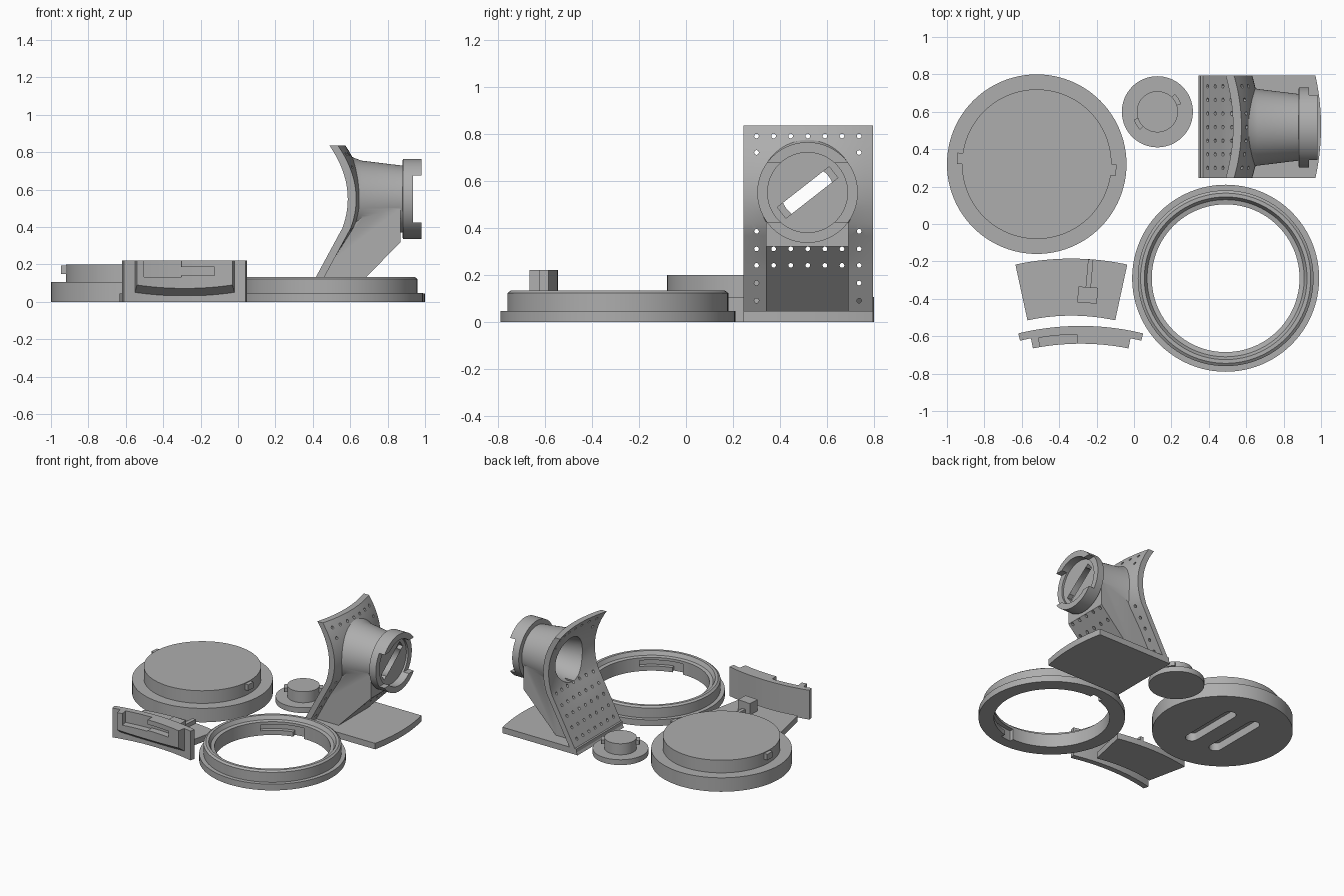
import bpy, bmesh, math
from mathutils import Matrix, Vector

if "Cube" in bpy.data.objects:
    bpy.data.objects.remove(bpy.data.objects["Cube"])

grey = bpy.data.materials.new("plain grey")
grey.use_nodes = True
GREY = (0.42, 0.42, 0.42, 1)
grey.diffuse_color = GREY
grey.node_tree.nodes["Principled BSDF"].inputs["Base Color"].default_value = GREY


def finish(name, bm):
    bmesh.ops.remove_doubles(bm, verts=bm.verts, dist=1e-5)
    bmesh.ops.recalc_face_normals(bm, faces=bm.faces)
    mesh = bpy.data.meshes.new(name)
    bm.to_mesh(mesh)
    bm.free()
    mesh.materials.append(grey)
    ob = bpy.data.objects.new(name, mesh)
    bpy.context.collection.objects.link(ob)
    return ob


def prism(name, pts, lo, hi, axis="z"):
    """Extrude an outline along z, or an xz outline along y."""
    bm = bmesh.new()
    place = (lambda p, h: (p[0], p[1], h)) if axis == "z" else (lambda p, h: (p[0], h, p[1]))
    a = [bm.verts.new(place(p, lo)) for p in pts]
    b = [bm.verts.new(place(p, hi)) for p in pts]
    bm.faces.new(a)
    bm.faces.new(b)
    for i in range(len(pts)):
        j = (i + 1) % len(pts)
        bm.faces.new((a[i], a[j], b[j], b[i]))
    return finish(name, bm)


def arc(cx, cy, r, a0, a1, n=24):
    return [(cx + r * math.cos(math.radians(a0 + (a1 - a0) * i / n)),
             cy + r * math.sin(math.radians(a0 + (a1 - a0) * i / n))) for i in range(n + 1)]


def sector(name, c, r0, r1, a0, a1, lo, hi):
    return prism(name, arc(*c, r0, a0, a1) + arc(*c, r1, a1, a0), lo, hi)


def lathe(name, profile, centre, along_x=False):
    """Spin a closed (radius, height) profile around z, or around x."""
    bm = bmesh.new()
    vs = [bm.verts.new((r, 0, h)) for r, h in profile]
    for i, v in enumerate(vs):
        w = vs[(i + 1) % len(vs)]
        if v.co.x > 0 or w.co.x > 0:
            bm.edges.new((v, w))
    bmesh.ops.spin(bm, geom=bm.verts[:] + bm.edges[:], cent=(0, 0, 0), axis=(0, 0, 1),
                   angle=math.tau, steps=96)
    m = Matrix.Rotation(math.pi / 2, 4, "Y") if along_x else Matrix()
    bm.transform(Matrix.Translation(centre) @ m)
    return finish(name, bm)


def box(name, centre, size, turn=0, axis="Z"):
    bm = bmesh.new()
    bmesh.ops.create_cube(bm, size=1)
    bm.transform(Matrix.Translation(centre) @ Matrix.Rotation(math.radians(turn), 4, axis)
                 @ Matrix.Diagonal((*size, 1)))
    return finish(name, bm)


def combine(ob, other, op="DIFFERENCE", keep=False):
    mod = ob.modifiers.new("bool", "BOOLEAN")
    mod.operation, mod.object, mod.solver = op, other, "EXACT"
    bpy.context.view_layer.update()
    mesh = bpy.data.meshes.new_from_object(ob.evaluated_get(bpy.context.evaluated_depsgraph_get()))
    ob.modifiers.clear()
    ob.data = mesh
    if not keep:
        bpy.data.objects.remove(other)


# Large lid with two lugs and two grip slots underneath
LID = (-0.52, 0.32)
lid = lathe("large_lid", [(0, 0), (0.48, 0), (0.48, 0.105), (0.4, 0.105), (0.4, 0.2), (0, 0.2)], (*LID, 0))
for s in (-1, 1):
    x = LID[0] + s * 0.105
    slot = prism("slot_cutter", arc(x, LID[1] + 0.2, 0.045, 0, 180) + arc(x, LID[1] - 0.2, 0.045, 180, 360),
                 -0.05, 0.06)
    combine(lid, slot)
    box("large_lid_lug", (LID[0] + s * 0.405, LID[1] - s * 0.03, 0.172), (0.04, 0.06, 0.045), -4)

# Small lid with two lugs
SMALL = (0.125, 0.6)
lathe("small_lid", [(0, 0), (0.19, 0), (0.19, 0.04), (0.11, 0.04), (0.11, 0.123), (0, 0.123)], (*SMALL, 0))
for a in (32, 212):
    sector("small_lid_lug", SMALL, 0.1, 0.133, a - 14, a + 14, 0.08, 0.112)

# Stepped ring with two L-shaped locking slots in its bore
RING = (0.49, -0.29)
ring = lathe("locking_ring", [(0.395, 0), (0.5, 0), (0.5, 0.047), (0.47, 0.047), (0.47, 0.122), (0.455, 0.133),
                              (0.435, 0.133), (0.42, 0.105), (0.395, 0.1)], (*RING, 0))
for a in (92, 272):
    combine(ring, sector("slot_cutter", RING, 0.36, 0.425, a, a + 45, 0.035, 0.08))
    combine(ring, sector("slot_cutter", RING, 0.36, 0.4249, a + 0.1, a + 12, -0.02, 0.06))

# Flat curved plate with its key
sector("curved_plate", (-0.335, -1.6), 1.11, 1.415, 77.8, 102.2, 0, 0.045)
box("plate_key", (-0.248, -0.38, 0.085), (0.105, 0.085, 0.09), -4)
box("plate_key_stem", (-0.238, -0.265, 0.055), (0.028, 0.15, 0.04), -5)

# Upright curved panel: thin wall, thicker block with a bevelled foot, open L slot
WALL = (-0.285, -1.955)
sector("upright_panel", WALL, 1.37, 1.41, 76.3, 103.7, 0, 0.22)
block = sector("panel_block", WALL, 1.315, 1.375, 78.8, 101.2, 0.035, 0.22)
bevel = prism("bevel_cutter", [(-0.75, -0.02), (-0.59, -0.02), (-0.59, 0.035), (-0.665, 0.09), (-0.75, 0.09)],
              -0.8, 0.3, "y")
bevel.data.transform(Matrix(((0, 1, 0, 0), (1, 0, 0, 0), (0, 0, 1, 0), (0, 0, 0, 1))))
bevel.data.flip_normals()
combine(block, bevel)
combine(block, sector("slot_cutter", WALL, 1.28, 1.365, 90.8, 99.5, 0.133, 0.3))
combine(block, sector("slot_cutter", WALL, 1.28, 1.3649, 83, 92, 0.14, 0.185))

# Stand: base plate with a bowed outer edge
half = math.degrees(math.asin(0.275 / 1.27))
prism("stand_base", [(0.355, 0.245)] + arc(-0.27, 0.52, 1.27, -half, half) + [(0.355, 0.795)], 0, 0.045)


def bowl_x(y, z):
    """Concave back surface of the stand's perforated panel."""
    x = 0.345 + 0.54 * z if z < 0.38 else 0.587 - 1.2 * (z - 0.55) ** 2
    bulge = 0.04 * min(1, max(0, (z - 0.25) / 0.25))
    return x + bulge * (1 - ((y - 0.52) / 0.275) ** 2)


def slab(name, ys, zs, back, front, ny=16, nz=32):
    bm = bmesh.new()
    grids = []
    for f in (back, front):
        grids.append([[bm.verts.new((f(y, z), y, z))
                       for y in [ys[0] + (ys[1] - ys[0]) * i / ny for i in range(ny + 1)]]
                      for z in [zs[0] + (zs[1] - zs[0]) * k / nz for k in range(nz + 1)]])
    for g in grids:
        for k in range(nz):
            for i in range(ny):
                bm.faces.new((g[k][i], g[k][i + 1], g[k + 1][i + 1], g[k + 1][i]))
    a, b = grids
    for k in range(nz):
        for i in (0, ny):
            bm.faces.new((a[k][i], a[k + 1][i], b[k + 1][i], b[k][i]))
    for i in range(ny):
        for k in (0, nz):
            bm.faces.new((a[k][i], a[k][i + 1], b[k][i + 1], b[k][i]))
    return finish(name, bm)


panel = slab("perforated_panel", (0.245, 0.795), (0, 0.835), bowl_x, lambda y, z: bowl_x(y, z) + 0.045)

# Tube housing flaring out of the panel, carried by a sloped strut
AXIS = (0, 0.517, 0.55)
housing = lathe("tube_housing", [(0, 0.55), (0.25, 0.55), (0.25, 0.575), (0.222, 0.615), (0.205, 0.66),
                                 (0.178, 0.88), (0.214, 0.881), (0.214, 0.98), (0, 0.98)], AXIS, True)
strut = prism("strut", [(0.4, 0.03), (0.585, 0.03), (0.87, 0.32), (0.87, 0.5), (0.6, 0.5)], 0.34, 0.692, "y")
combine(housing, strut, "UNION")
combine(housing, slab("bowl_cutter", (0.15, 0.89), (-0.1, 0.95), lambda y, z: -0.3,
                      lambda y, z: bowl_x(y, z) + 0.02))

# Bore, front recess, bayonet notches and side gaps in the flange
bore = lathe("bore_cutter", [(0, 0.3), (0.16, 0.3), (0.16, 0.62), (0.15, 0.67), (0.113, 0.85), (0.113, 1.1),
                             (0, 1.1)], AXIS, True)
combine(panel, bore, keep=True)
combine(housing, bore)
combine(housing, lathe("recess_cutter", [(0, 0.92), (0.17, 0.92), (0.17, 1.1), (0, 1.1)], AXIS, True))
combine(housing, box("notch_cutter", (0.95, AXIS[1], AXIS[2]), (0.13, 0.28, 0.06), 38, "X"))
combine(housing, box("gap_cutter", (1.0, AXIS[1], AXIS[2]), (0.13, 0.6, 0.25)))

# Grid of round holes along x
bm = bmesh.new()
reach = {0.09: 0.55, 0.165: 0.55, 0.24: 0.95, 0.31: 0.95, 0.385: 0.69, 0.72: 0.75, 0.79: 0.75}
for z, end in reach.items():
    for i in range(7):
        if z == 0.72 and 0 < i < 6:
            continue
        place = Matrix.Translation(((0.25 + end) / 2, 0.3 + 0.0727 * i, z)) @ Matrix.Rotation(math.pi / 2, 4, "Y")
        bmesh.ops.create_cone(bm, cap_ends=True, segments=12, radius1=0.01, radius2=0.01,
                              depth=end - 0.25, matrix=place)
holes = finish("hole_cutter", bm)
combine(panel, holes, keep=True)
combine(housing, holes)

# Smooth round surfaces, keep edges crisp
bpy.ops.object.select_all(action="DESELECT")
for ob in bpy.context.collection.objects:
    if ob.type == "MESH":
        ob.select_set(True)
        bpy.context.view_layer.objects.active = ob
bpy.ops.object.shade_smooth_by_angle(angle=math.radians(30))
